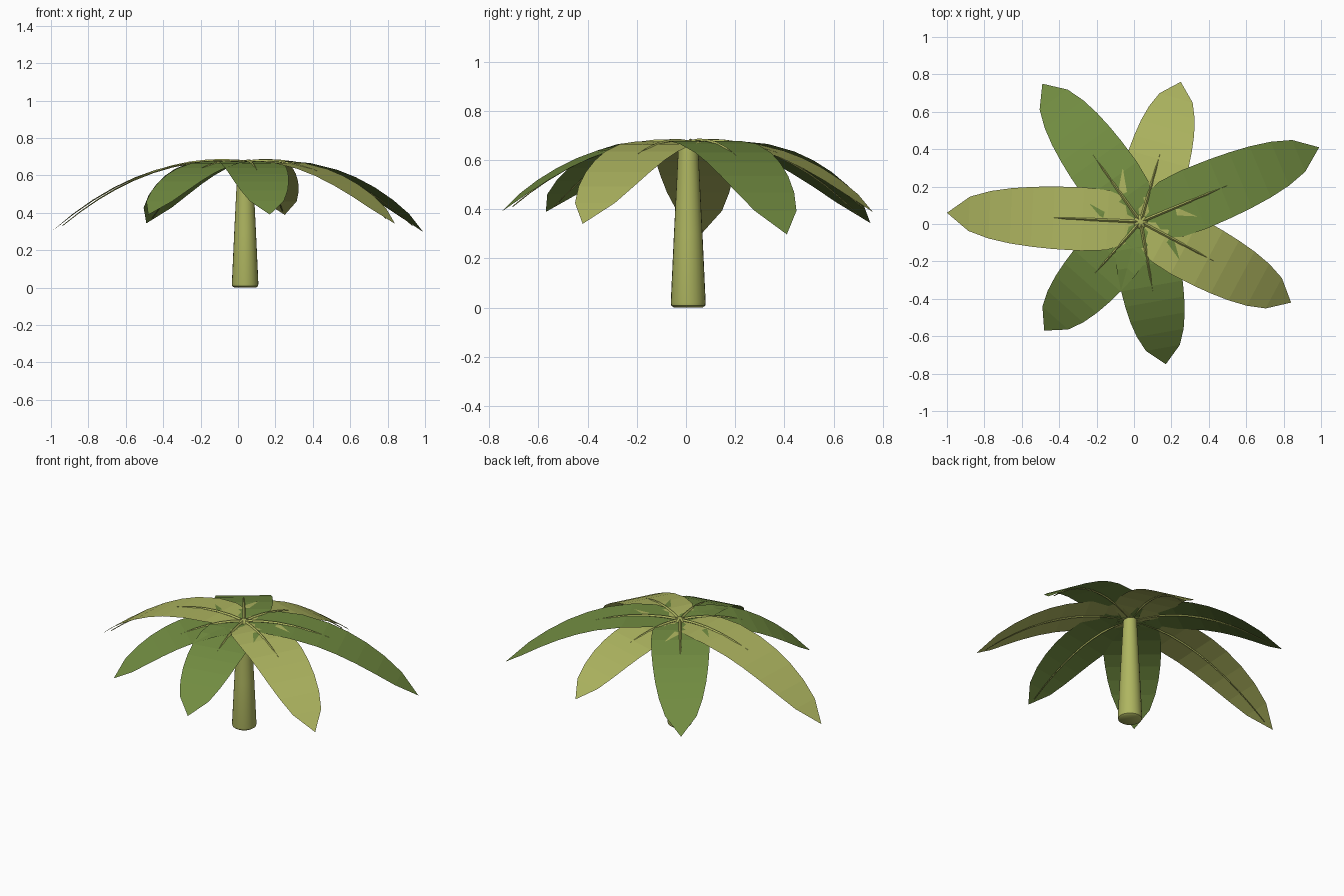
import bpy, bmesh, math
from mathutils import Vector

if "Cube" in bpy.data.objects:
    bpy.data.objects.remove(bpy.data.objects["Cube"])


def material(name, rgb):
    m = bpy.data.materials.new(name)
    m.diffuse_color = (*rgb, 1)
    m.use_nodes = True
    m.node_tree.nodes["Principled BSDF"].inputs["Base Color"].default_value = m.diffuse_color
    return m


LIGHT = material("light_green", (0.425, 0.465, 0.117))
DARK = material("dark_green", (0.165, 0.26, 0.052))
CX, CY, TOP = 0.035, 0.012, 0.665


def finish(bm, name, mat, smooth=False):
    bmesh.ops.recalc_face_normals(bm, faces=bm.faces) if smooth else None
    mesh = bpy.data.meshes.new(name)
    bm.to_mesh(mesh)
    bm.free()
    mesh.materials.append(mat)
    obj = bpy.data.objects.new(name, mesh)
    bpy.context.collection.objects.link(obj)
    if smooth:
        bpy.context.view_layer.objects.active = obj
        obj.select_set(True)
        bpy.ops.object.shade_smooth_by_angle(angle=math.radians(40))
        obj.select_set(False)
    return obj


def arch(length, t):
    """Height of a leaf's centre line: rises slightly, then droops."""
    return TOP + length * (0.155 * t - 0.51 * t * t)


# half width of a leaf at each fraction of its length
OUTLINE = [(0, .05), (.08, .125), (.17, .16), (.3, .17), (.45, .167), (.56, .16),
           (.67, .148), (.78, .127), (.885, .092), (1, 0)]


def leaf(index, tip, mat):
    d = Vector((tip[0] - CX, tip[1] - CY, 0))
    length = d.length
    d.normalize()
    side = Vector((-d.y, d.x, 0))
    base = Vector((CX, CY, 0))

    def point(t, lateral, lift=0):
        return base + d * (t * length) + side * lateral + Vector((0, 0, arch(length, t) + lift))

    # blade: ruled strip with a centre seam
    bm = bmesh.new()
    rows = [[bm.verts.new(point(t, w * s)) for s in ((1, 0, -1) if w else (0,))]
            for t, w in OUTLINE]
    for a, b in zip(rows, rows[1:]):
        if len(b) == 1:
            bm.faces.new((a[0], a[1], b[0]))
            bm.faces.new((a[1], a[2], b[0]))
        else:
            for k in (0, 1):
                bm.faces.new((a[k], a[k + 1], b[k + 1], b[k]))
    finish(bm, f"leaf_{index}", mat)

    # midrib: thin tapered rod, above the blade at first, below it further out
    bm = bmesh.new()
    rings = []
    for i in range(11):
        t = 0.94 * i / 10
        r = 0.009 * (1 - 0.75 * t)
        lift = 0.006 - 0.025 * t
        rings.append([bm.verts.new(point(t, r * math.cos(a), lift + r * math.sin(a)))
                      for a in (math.pi * k / 2 for k in range(4))])
    for a, b in zip(rings, rings[1:]):
        for k in range(4):
            bm.faces.new((a[k], a[(k + 1) % 4], b[(k + 1) % 4], b[k]))
    bm.faces.new(rings[0])
    bm.faces.new(rings[-1])
    finish(bm, f"midrib_{index}", LIGHT, True)


leaf(1, (0.99, 0.41), DARK)
leaf(2, (0.25, 0.76), LIGHT)
leaf(3, (-0.49, 0.75), DARK)
leaf(4, (-1.00, 0.06), LIGHT)
leaf(5, (-0.48, -0.57), DARK)
leaf(6, (0.17, -0.75), DARK)
leaf(7, (0.84, -0.42), LIGHT)

# trunk: tapered, with a softened foot
bm = bmesh.new()
N = 24
rings = []
for r, z in ((.058, 0), (.069, .008), (.071, .02), (.058, .3), (.047, .52), (.04, .66)):
    rings.append([bm.verts.new((CX + .003 + r * math.cos(2 * math.pi * k / N),
                                CY - .003 + r * math.sin(2 * math.pi * k / N), z)) for k in range(N)])
for a, b in zip(rings, rings[1:]):
    for k in range(N):
        bm.faces.new((a[k], a[(k + 1) % N], b[(k + 1) % N], b[k]))
bm.faces.new(rings[0])
bm.faces.new(rings[-1])
finish(bm, "trunk", LIGHT, True)

# crown bud where the leaves meet
bm = bmesh.new()
bmesh.ops.create_uvsphere(bm, u_segments=20, v_segments=10, radius=0.038)
for v in bm.verts:
    v.co = Vector((v.co.x + CX, v.co.y + CY, v.co.z * 0.45 + TOP))
finish(bm, "crown_bud", LIGHT, True)
